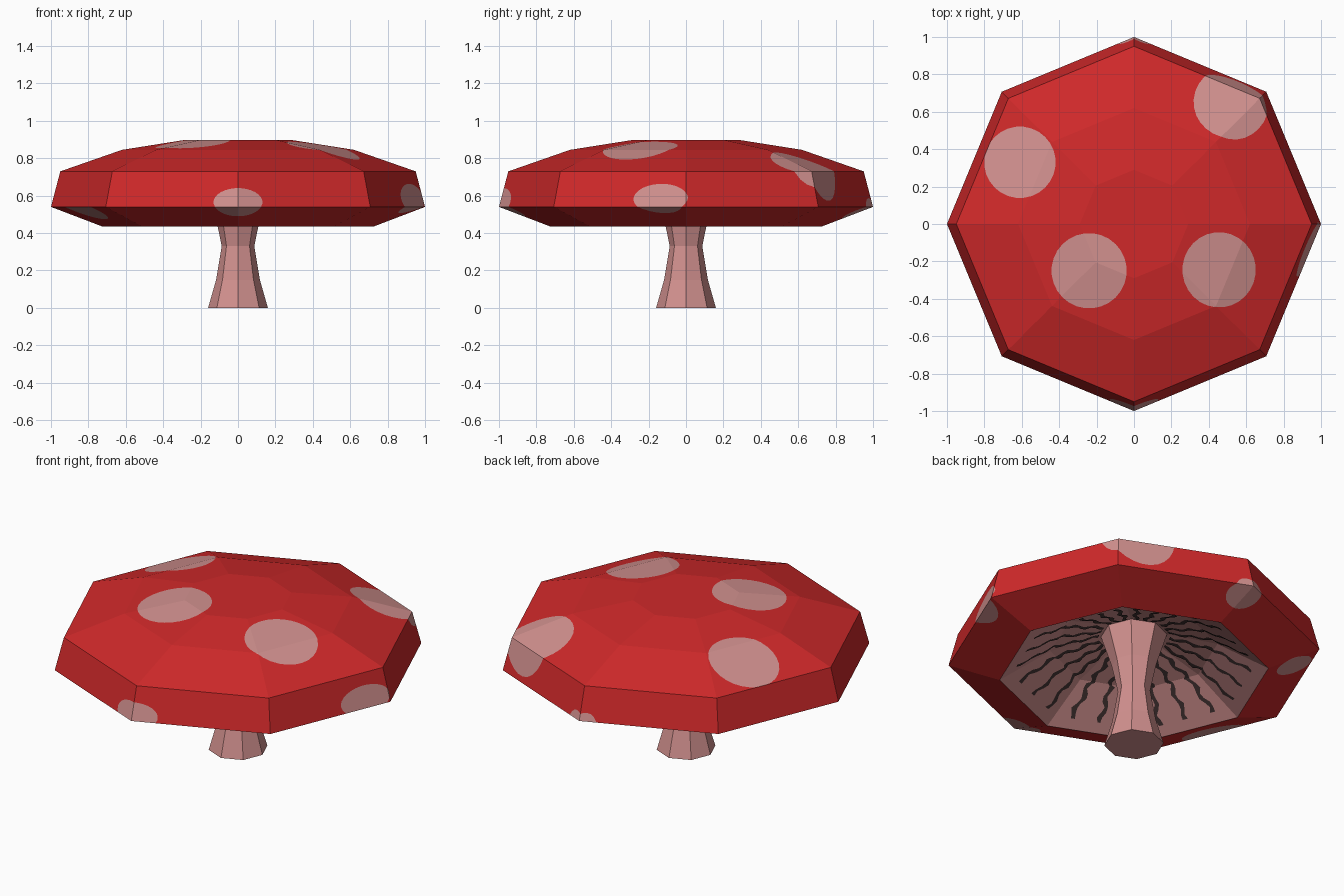
import bpy, bmesh, math
from mathutils import Vector

if "Cube" in bpy.data.objects:
    bpy.data.objects.remove(bpy.data.objects["Cube"])

SIDES = 8


def material(name, rgb):
    m = bpy.data.materials.new(name)
    m.diffuse_color = (*rgb, 1)
    m.use_nodes = True
    m.node_tree.nodes["Principled BSDF"].inputs["Base Color"].default_value = m.diffuse_color
    return m


RED = material("cap red", (0.63, 0.022, 0.023))
PINK = material("pale pink", (0.645, 0.283, 0.275))
DARK = material("dark gill brown", (0.06, 0.036, 0.035))


def finish(bm, name, mats):
    me = bpy.data.meshes.new(name)
    bm.to_mesh(me)
    bm.free()
    for m in mats:
        me.materials.append(m)
    ob = bpy.data.objects.new(name, me)
    bpy.context.collection.objects.link(ob)
    return ob


def lathe(profile, cap_start=False, cap_end=False):
    """Eight-sided revolve of (radius, height) points, listed bottom to top on the outside."""
    bm = bmesh.new()
    rings = []
    for r, z in profile:
        rings.append([bm.verts.new((r * math.cos(i * math.tau / SIDES),
                                    r * math.sin(i * math.tau / SIDES), z))
                      for i in range(SIDES)])
    for a, b in zip(rings, rings[1:]):
        for i in range(SIDES):
            j = (i + 1) % SIDES
            bm.faces.new((a[i], a[j], b[j], b[i]))
    if cap_start:
        bm.faces.new(rings[0][::-1])
    if cap_end:
        bm.faces.new(rings[-1])
    bm.normal_update()
    return bm


def cut_spot(bm, centre, axis, ru, rv, facing=0.1, n=28):
    """Cut an elliptical outline into the faces that look along axis, and colour it."""
    c, w = Vector(centre), Vector(axis).normalized()
    u = Vector((0, 0, 1)).cross(w)
    u = u.normalized() if u.length > 1e-4 else Vector((1, 0, 0))
    v = w.cross(u)
    planes = []

    def inside():
        found = []
        for f in bm.faces:
            f.normal_update()
            m = f.calc_center_median()
            if f.normal.dot(w) > facing and all((m - p).dot(q) < 0 for p, q in planes):
                found.append(f)
        return found

    for i in range(n):
        a = i * math.tau / n
        p = c + u * ru * math.cos(a) + v * rv * math.sin(a)
        q = (u * math.cos(a) / ru + v * math.sin(a) / rv).normalized()
        faces = inside()
        geom = faces + list({e for f in faces for e in f.edges}) \
            + list({x for f in faces for x in f.verts})
        bmesh.ops.bisect_plane(bm, geom=geom, dist=1e-5, plane_co=p, plane_no=q)
        planes.append((p, q))
    for f in inside():
        f.material_index = 1


# Cap shell with its painted spots
cap = lathe([(0.725, 0.435), (1.0, 0.54), (0.95, 0.73), (0.62, 0.845), (0.29, 0.897)],
            cap_end=True)
UP = (0, 0, 1)


def around(deg, z):
    return (math.cos(math.radians(deg)), math.sin(math.radians(deg)), z)


cut_spot(cap, (-0.24, -0.25, 0.88), UP, 0.2, 0.2, 0.5)
cut_spot(cap, (0.455, -0.245, 0.85), UP, 0.195, 0.2, 0.5)
cut_spot(cap, (-0.61, 0.33, 0.83), UP, 0.19, 0.19, 0.5)
cut_spot(cap, (0.53, 0.66, 0.77), (0.37, 0.48, 0.79), 0.2, 0.2)
cut_spot(cap, (0, -1, 0.565), (0, -1, 0), 0.13, 0.075)
cut_spot(cap, (0.94, -0.14, 0.585), around(-22.5, 0), 0.155, 0.078)
cut_spot(cap, (0, 0.93, 0.51), (0, 0.7, -0.7), 0.1, 0.09)
cut_spot(cap, (-0.67, 0.54, 0.5), around(157.5, -2.36), 0.1, 0.1, 0.5)
cut_spot(cap, (-0.85, -0.34, 0.53), around(202.5, -2.36), 0.18, 0.16, 0.5)
finish(cap, "cap", [RED, PINK])

# Hollow underside that carries the gills
GILL = [(0.16, 0.68), (0.45, 0.6), (0.725, 0.435)]
finish(lathe(GILL), "cap_underside", [PINK])


def gill_point(r, angle):
    """Point just below the faceted underside; r is the corner radius."""
    (r0, z0), (r1, z1) = (GILL[0], GILL[1]) if r < GILL[1][0] else (GILL[1], GILL[2])
    z = z0 + (z1 - z0) * (r - r0) / (r1 - r0)
    half = math.pi / SIDES
    k = math.cos(half) / math.cos(angle % (2 * half) - half)
    return (r * k * math.cos(angle), r * k * math.sin(angle), z - 0.005)


# Wavy dark gill stripes, three per facet
bm = bmesh.new()
radii = sorted([0.2 + 0.46 * i / 16 for i in range(17)] + [0.45])
for s in range(SIDES * 3):
    base = math.radians(7.5 + 15 * s)
    prev = None
    for i, r in enumerate(radii):
        a = base + 0.012 / r * math.sin(i * 1.5 + s * 2.1)
        d = (0.013 + 0.004 * math.sin(i * 2.3 + s)) / r
        pair = [bm.verts.new(gill_point(r, a - d)), bm.verts.new(gill_point(r, a + d))]
        if prev:
            bm.faces.new((prev[0], prev[1], pair[1], pair[0]))
        prev = pair
bm.normal_update()
for f in bm.faces:
    if f.normal.z > 0:
        f.normal_flip()
finish(bm, "gill_stripes", [DARK])

# Stem, pinched at the middle and flaring into the cap
finish(lathe([(0.16, 0), (0.117, 0.15), (0.087, 0.33), (0.12, 0.49), (0.18, 0.68)],
             cap_start=True), "stem", [PINK])
